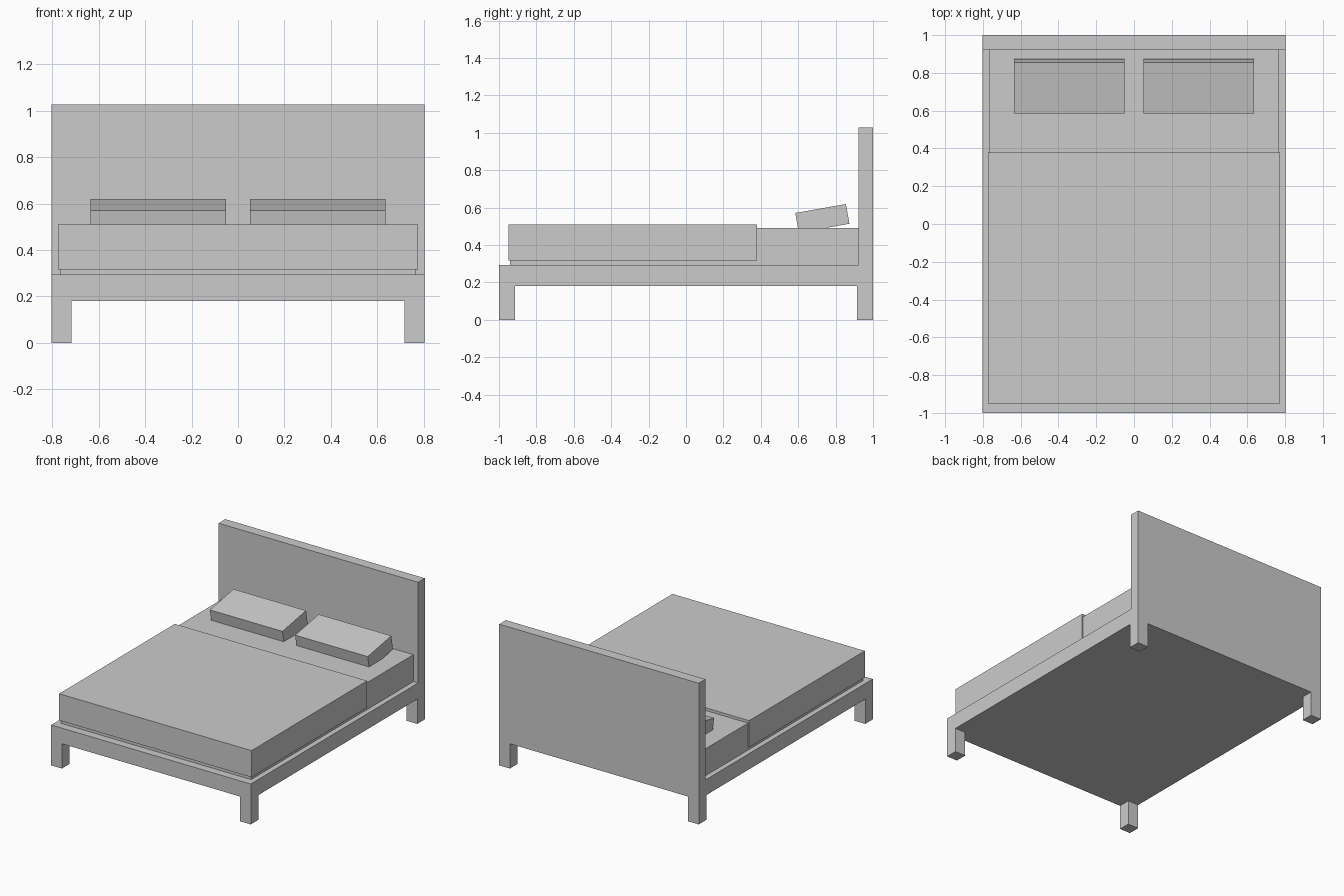
import bpy
import math

default = bpy.data.objects.get("Cube")
if default:
    bpy.data.objects.remove(default, do_unlink=True)

grey = bpy.data.materials.new("light_grey")
grey.use_nodes = True
colour = (0.6, 0.6, 0.6, 1)
grey.diffuse_color = colour
grey.node_tree.nodes["Principled BSDF"].inputs["Base Color"].default_value = colour


def box(name, low, high, tilt=0):
    """Flat-faced box between two corners, tilted about its own x axis."""
    centre = [(a + b) / 2 for a, b in zip(low, high)]
    bpy.ops.mesh.primitive_cube_add(size=1, location=centre)
    part = bpy.context.object
    part.name = name
    part.scale = [b - a for a, b in zip(low, high)]
    part.rotation_euler.x = tilt
    part.data.materials.append(grey)
    return part


half_w, half_l = 0.803, 1.0
frame_low, frame_high = 0.18, 0.294
head_y = 0.923
leg = 0.086

# Platform and headboard
box("bed_frame", (-half_w, -half_l, frame_low), (half_w, half_l, frame_high))
box("headboard", (-half_w, head_y, frame_high), (half_w, half_l, 1.027))

# Corner legs
for side, x in (("right", -half_w), ("left", half_w - leg)):
    for end, y in (("front", -half_l), ("back", half_l - leg)):
        box(f"{end}_{side}_leg", (x, y, 0), (x + leg, y + leg, frame_low))

# Mattress with a slightly wider blanket over its foot end
box("mattress", (-0.765, -0.942, frame_high), (0.765, head_y, 0.49))
box("blanket", (-0.774, -0.95, 0.316), (0.774, 0.379, 0.51))

# Pillows leaning up towards the headboard
pillow_w, pillow_l, pillow_t = 0.584, 0.275, 0.107
for side, x in (("right", -0.343), ("left", 0.343)):
    size = (pillow_w, pillow_l, pillow_t)
    centre = (x, 0.729, 0.542)
    low = [c - s / 2 for c, s in zip(centre, size)]
    high = [c + s / 2 for c, s in zip(centre, size)]
    box(f"{side}_pillow", low, high, math.radians(10))
